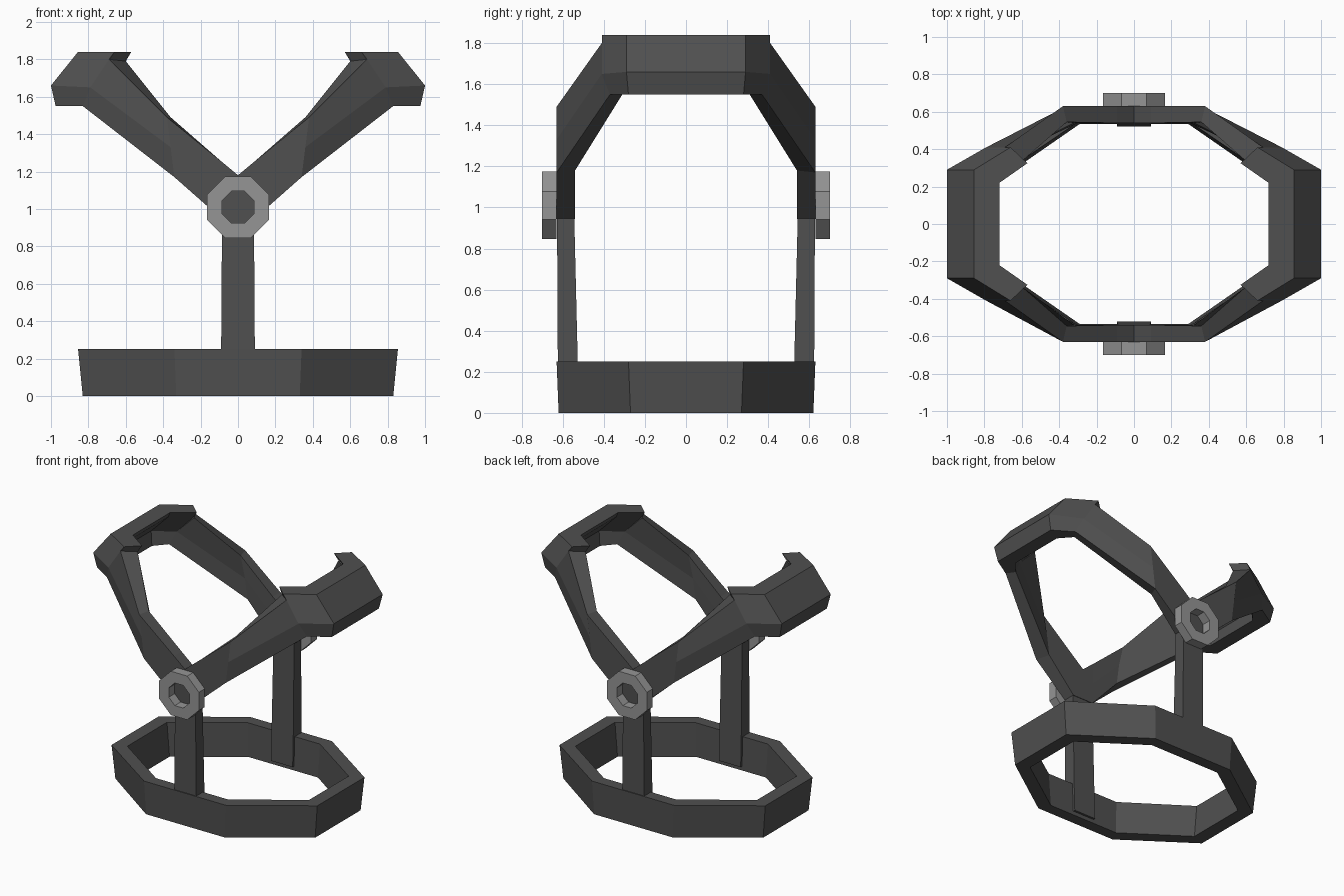
import bpy, bmesh, math

if "Cube" in bpy.data.objects:
    bpy.data.objects.remove(bpy.data.objects["Cube"])

def mat(name, v):
    m = bpy.data.materials.new(name)
    m.diffuse_color = (v, v, v, 1)
    m.use_nodes = True
    m.node_tree.nodes["Principled BSDF"].inputs["Base Color"].default_value = m.diffuse_color
    return m

DARK, LIGHT = mat("dark_metal", 0.08), mat("light_metal", 0.3)

def skin(name, sections, material, closed=False):
    """Skin a list of equal-length cross-sections into a solid."""
    bm = bmesh.new()
    rows = [[bm.verts.new(p) for p in s] for s in sections]
    n, k = len(rows), len(rows[0])
    for i in range(n if closed else n - 1):
        a, b = rows[i], rows[(i + 1) % n]
        for j in range(k):
            bm.faces.new((a[j], a[(j + 1) % k], b[(j + 1) % k], b[j]))
    if not closed:
        bm.faces.new(rows[0])
        bm.faces.new(rows[-1])
    bmesh.ops.remove_doubles(bm, verts=bm.verts, dist=1e-4)
    bmesh.ops.recalc_face_normals(bm, faces=bm.faces)
    me = bpy.data.meshes.new(name)
    bm.to_mesh(me)
    bm.free()
    me.materials.append(material)
    ob = bpy.data.objects.new(name, me)
    bpy.context.collection.objects.link(ob)
    return ob

def octagon(ax, ay, bx, by):
    """Corners of an octagon: (ax, ay) on the x ends, (bx, by) on the y sides."""
    q = [(ax, ay), (bx, by)]
    return (q + [(-x, y) for x, y in q[::-1]] + [(-x, -y) for x, y in q]
            + [(x, -y) for x, y in q[::-1]])

# Base ring, slightly flared towards the top
rings = [(octagon(.83, .27, .33, .62), 0), (octagon(.855, .28, .34, .63), .25),
         (octagon(.755, .235, .30, .545), .25), (octagon(.73, .23, .29, .535), 0)]
skin("base_ring", [[(*o[i], z) for o, z in rings] for i in range(8)], DARK, True)

# Uprights and pivot nuts, front and back
for s, side in ((-1, "front"), (1, "back")):
    post = [(.03, .52, .615, .09), (.25, .527, .624, .09), (1.0, .545, .628, .085)]
    skin(side + "_post", [[(-w, s * a, z), (w, s * a, z), (w, s * b, z), (-w, s * b, z)]
                          for z, a, b, w in post], DARK)
    nut = []
    for i in range(8):
        t = math.pi / 8 + i * math.pi / 4
        c, d = math.cos(t), math.sin(t)
        nut.append([(r * c, s * y, 1.01 + r * d)
                    for r, y in ((.178, .63), (.178, .70), (.092, .70), (.092, .63))])
    skin(side + "_pivot_nut", nut, LIGHT, True)

# Jaw stations from pivot to tip:
# outer low, mid, top, then lip edge, lip underside, inner mid, inner low
stations = [
    [(0, .63, .945), (0, .63, 1.06), (0, .63, 1.18), (0, .54, 1.18),
     (0, .54, 1.18), (0, .54, 1.06), (0, .54, .945)],
    [(.085, .63, .945), (.088, .63, 1.10), (.09, .63, 1.255), (.09, .54, 1.255),
     (.09, .54, 1.255), (.088, .54, 1.10), (.085, .54, .945)],
    [(.34, .63, 1.17), (.36, .63, 1.33), (.38, .63, 1.49), (.36, .545, 1.49),
     (.36, .545, 1.49), (.32, .54, 1.33), (.30, .54, 1.18)],
    [(.83, .37, 1.55), (.79, .41, 1.65), (.69, .41, 1.80), (.60, .335, 1.79),
     (.60, .335, 1.79), (.74, .33, 1.65), (.79, .31, 1.55)],
    [(.83, .37, 1.55), (.79, .41, 1.65), (.66, .41, 1.84), (.57, .325, 1.84),
     (.60, .34, 1.80), (.74, .33, 1.65), (.79, .31, 1.55)],
    [(.975, .28, 1.55), (1, .29, 1.66), (.855, .29, 1.84), (.72, .22, 1.84),
     (.74, .23, 1.80), (.89, .24, 1.65), (.87, .22, 1.55)],
]
for sx, side in ((-1, "left"), (1, "right")):
    half = [[(sx * x, y, z) for x, y, z in s] for s in stations]
    other = [[(x, -y, z) for x, y, z in s] for s in half[::-1]]
    skin(side + "_jaw", half + other, DARK)
